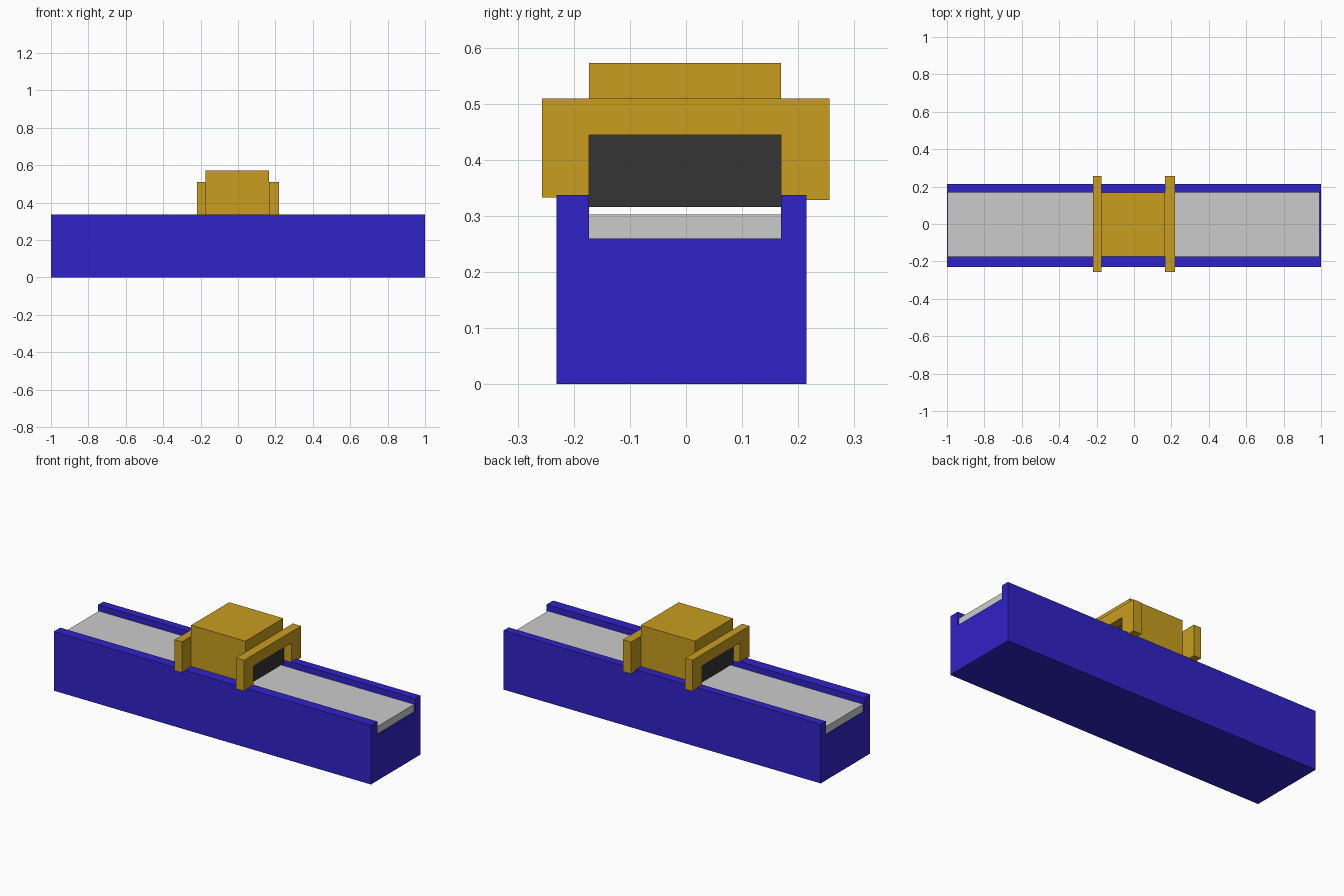
import bpy
import bmesh

if "Cube" in bpy.data.objects:
    bpy.data.objects.remove(bpy.data.objects["Cube"])


def material(name, color):
    m = bpy.data.materials.new(name)
    m.diffuse_color = (*color, 1)
    m.use_nodes = True
    m.node_tree.nodes["Principled BSDF"].inputs["Base Color"].default_value = m.diffuse_color
    return m


blue = material("blue_paint", (0.03, 0.017, 0.58))
gold = material("yellow_paint", (0.58, 0.34, 0.014))
dark = material("dark_rubber", (0.035, 0.035, 0.035))


def extrude_x(name, profile, x0, x1, mat=None):
    """Extrude a closed (y, z) profile along x."""
    bm = bmesh.new()
    face = bm.faces.new([bm.verts.new((x0, y, z)) for y, z in profile])
    ext = bmesh.ops.extrude_face_region(bm, geom=[face])
    verts = [g for g in ext["geom"] if isinstance(g, bmesh.types.BMVert)]
    bmesh.ops.translate(bm, verts=verts, vec=(x1 - x0, 0, 0))
    bmesh.ops.recalc_face_normals(bm, faces=bm.faces)
    mesh = bpy.data.meshes.new(name)
    bm.to_mesh(mesh)
    bm.free()
    if mat:
        mesh.materials.append(mat)
    obj = bpy.data.objects.new(name, mesh)
    bpy.context.collection.objects.link(obj)
    return obj


def box(name, x0, x1, z0, z1, mat=None):
    """Box as wide as the conveyor channel."""
    return extrude_x(name, [(Y0, z0), (Y1, z0), (Y1, z1), (Y0, z1)], x0, x1, mat)


Y0, Y1 = -0.173, 0.169

# Conveyor bed with a shallow channel
extrude_x("conveyor_bed", [(-0.231, 0), (0.215, 0), (0.215, 0.337), (Y1, 0.337),
                           (Y1, 0.26), (Y0, 0.26), (Y0, 0.337), (-0.231, 0.337)],
          -1, 1, blue)

# Belt lying in the channel
box("belt", -0.996, 0.992, 0.26, 0.302)

# Scanner housing above the belt
box("scanner_housing", -0.174, 0.167, 0.316, 0.572, gold)

# Arch frames and dark curtains at both ends of the housing
for side, x0, x1, foot, curtain in (("left", -0.22, -0.174, 0.333, -0.178),
                                    ("right", 0.167, 0.219, 0.329, 0.167)):
    extrude_x(side + "_arch", [(-0.257, 0.333), (Y0, 0.333), (Y0, 0.444), (Y1, 0.444),
                               (Y1, foot - 0.001), (0.256, foot - 0.001),
                               (0.256, 0.509), (-0.257, 0.509)], x0, x1, gold)
    box(side + "_curtain", curtain, curtain + 0.004, 0.316, 0.444, dark)
